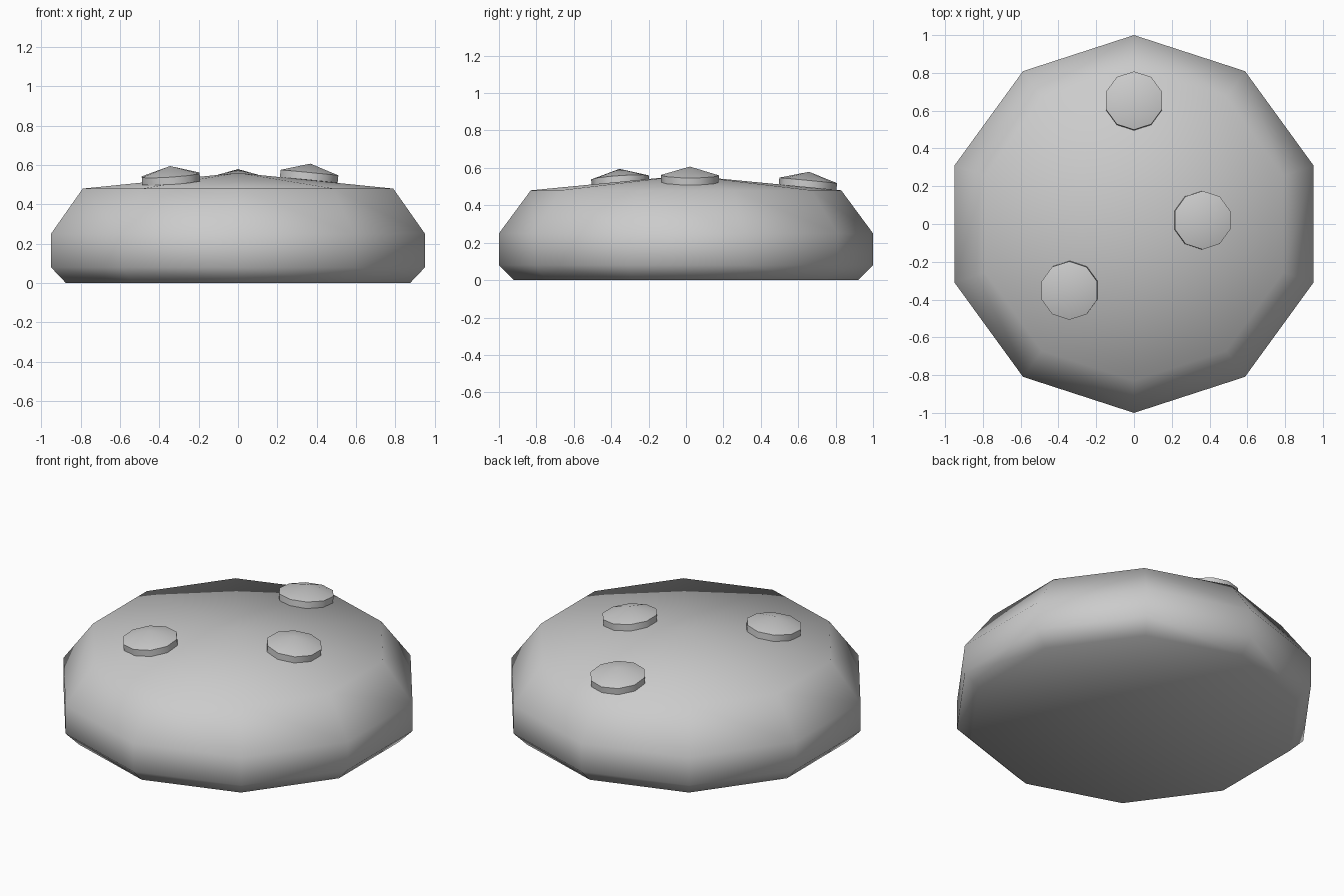
import bpy, bmesh, math
from mathutils import Vector, Matrix

if "Cube" in bpy.data.objects:
    bpy.data.objects.remove(bpy.data.objects["Cube"])

SIDES = 10
APEX, SHOULDER_R, SHOULDER_Z = 0.56, 0.83, 0.48


def lathe(name, profile, angle):
    """Ten-sided turned solid; radius 0 at both profile ends closes it."""
    bm = bmesh.new()
    rings = []
    for r, z in profile:
        if r == 0:
            rings.append([bm.verts.new((0, 0, z))] * SIDES)
        else:
            rings.append([bm.verts.new((r * math.sin(math.tau * i / SIDES),
                                        r * math.cos(math.tau * i / SIDES), z))
                          for i in range(SIDES)])
    for a, b in zip(rings, rings[1:]):
        for i in range(SIDES):
            j = (i + 1) % SIDES
            bm.faces.new(list(dict.fromkeys((a[i], a[j], b[j], b[i]))))
    bmesh.ops.recalc_face_normals(bm, faces=bm.faces)
    mesh = bpy.data.meshes.new(name)
    bm.to_mesh(mesh)
    bm.free()
    obj = bpy.data.objects.new(name, mesh)
    bpy.context.collection.objects.link(obj)
    bpy.ops.object.select_all(action='DESELECT')
    obj.select_set(True)
    bpy.context.view_layer.objects.active = obj
    bpy.ops.object.shade_smooth_by_angle(angle=math.radians(angle))
    return obj


# Rounded bun-shaped body
lathe("body", [(0, 0), (0.92, 0), (1, 0.08), (1, 0.25),
               (SHOULDER_R, SHOULDER_Z), (0, APEX)], 80)

# Domed discs lying on the sloping top
slope = (APEX - SHOULDER_Z) / SHOULDER_R
for n, (x, y) in enumerate([(-0.34, -0.35), (0.36, 0.02), (0, 0.65)], 1):
    r = math.hypot(x, y)
    disc = lathe(f"disc_{n}", [(0, -0.002), (0.155, -0.002),
                               (0.155, 0.036), (0, 0.082)], 40)
    normal = Vector((slope * x / r, slope * y / r, 1)).normalized()
    tilt = Vector((0, 0, 1)).rotation_difference(normal).to_matrix().to_4x4()
    base = Vector((x, y, APEX - slope * r)) - normal * 0.0
    disc.matrix_world = Matrix.Translation(base) @ tilt
